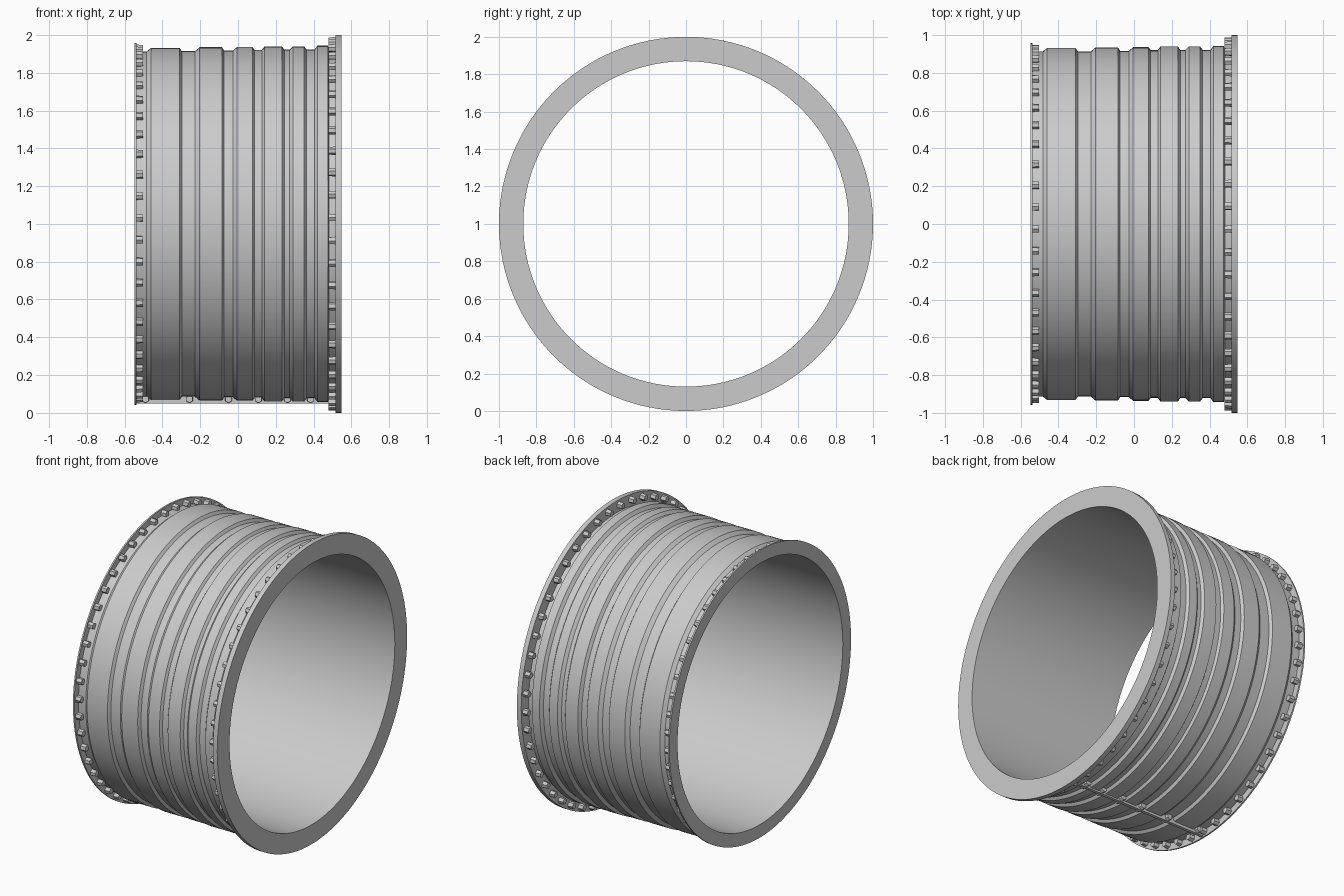
import bpy, bmesh, math
from mathutils import Matrix, Vector

if "Cube" in bpy.data.objects:
    bpy.data.objects.remove(bpy.data.objects["Cube"])

SEG = 128
CENTER = Vector((0, 0, 1))
R_IN = 0.87


def finish(name, bm, smooth=True):
    bmesh.ops.recalc_face_normals(bm, faces=bm.faces[:])
    me = bpy.data.meshes.new(name)
    bm.to_mesh(me)
    bm.free()
    ob = bpy.data.objects.new(name, me)
    bpy.context.collection.objects.link(ob)
    if smooth:
        bpy.ops.object.select_all(action='DESELECT')
        ob.select_set(True)
        bpy.context.view_layer.objects.active = ob
        bpy.ops.object.shade_smooth_by_angle(angle=math.radians(20))
    return ob


def revolve(name, profile):
    """Revolve a closed (x, radius) profile around the drum's x axis."""
    bm = bmesh.new()
    rings = []
    for i in range(SEG):
        a = 2 * math.pi * i / SEG
        rings.append([bm.verts.new((x, r * math.cos(a), 1 + r * math.sin(a)))
                      for x, r in profile])
    n = len(profile)
    for i in range(SEG):
        p, q = rings[i], rings[(i + 1) % SEG]
        for j in range(n):
            k = (j + 1) % n
            bm.faces.new((p[j], p[k], q[k], q[j]))
    return finish(name, bm)


def hex_head(bm, loc, rot, radius, depth):
    bmesh.ops.create_cone(bm, cap_ends=True, segments=6, radius1=radius,
                          radius2=radius * 0.93, depth=depth,
                          matrix=Matrix.Translation(loc) @ rot)


def bolt_ring(name, x, radius, direction, count=50):
    bm = bmesh.new()
    for i in range(count):
        a = math.pi + 0.091 + 2 * math.pi * i / count
        loc = CENTER + Vector((x, radius * math.cos(a), radius * math.sin(a)))
        rot = Matrix.Rotation(a, 4, 'X') @ Matrix.Rotation(direction * math.pi / 2, 4, 'Y')
        hex_head(bm, loc, rot, 0.022, 0.036)
    return finish(name, bm, False)


# Drum shell: raised bands (start, end, radius) separated by shallow grooves
bands = [(-0.46, -0.31, 0.932), (-0.203, -0.085, 0.935), (-0.005, 0.077, 0.936),
         (0.14, 0.232, 0.940), (0.29, 0.35, 0.940), (0.42, 0.475, 0.943)]
grooves = [(-0.537, -0.483, 0.913), (-0.297, -0.228, 0.914), (-0.073, -0.027, 0.917),
           (0.088, 0.126, 0.920), (0.245, 0.272, 0.922), (0.363, 0.405, 0.922),
           (0.482, 0.515, 0.922)]
outline = [(-0.537, R_IN)]
for g, b in zip(grooves, bands + [None]):
    for part in (g, b):
        if part:
            outline += [(part[0], part[2]), (part[1], part[2])]
outline.append((0.515, R_IN))
revolve("drum_shell", outline)

# End flanges
revolve("thin_flange", [(-0.547, R_IN), (-0.547, 0.957), (-0.537, 0.957), (-0.537, R_IN)])
revolve("thick_flange", [(0.515, R_IN), (0.515, 1.0), (0.547, 1.0), (0.547, R_IN)])

# Bolt heads behind each flange
bolt_ring("thin_flange_bolts", -0.520, 0.927, 1)
bolt_ring("thick_flange_bolts", 0.498, 0.967, -1)

# Seam plate along the bottom
bm = bmesh.new()
bmesh.ops.create_cube(bm, size=1, matrix=Matrix.Translation((-0.011, 0, 0.075))
                      @ Matrix.Diagonal((1.052, 0.02, 0.05, 1)))
finish("seam_plate", bm, False)

# Seam bolts on both sides of the plate, one per groove
bm = bmesh.new()
for x in (-0.49, -0.257, -0.05, 0.108, 0.262, 0.384):
    for s in (-1, 1):
        hex_head(bm, Vector((x, s * 0.021, 0.073)),
                 Matrix.Rotation(-s * math.pi / 2, 4, 'X'), 0.021, 0.024)
finish("seam_bolts", bm, False)
